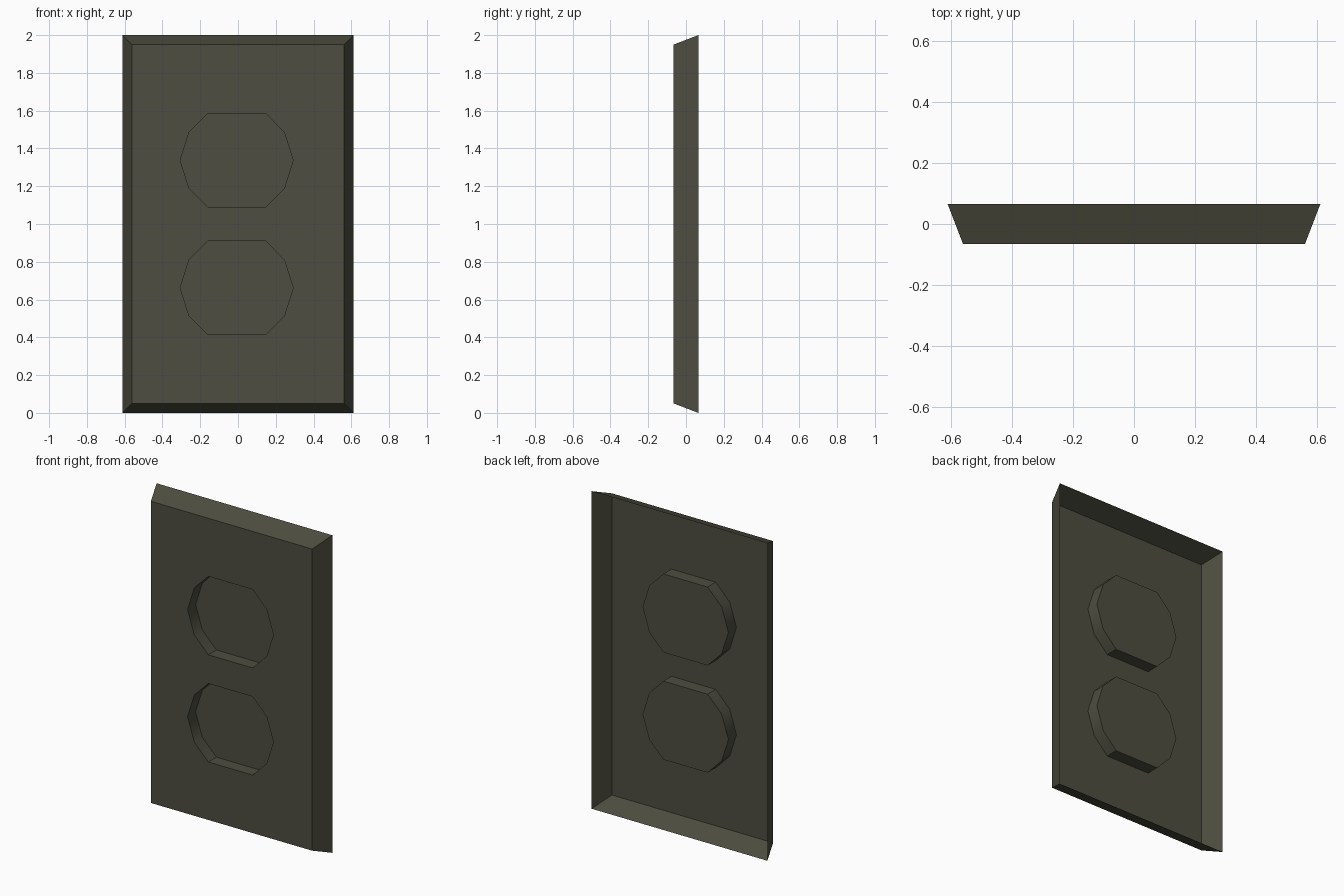
import bpy, bmesh, math

if "Cube" in bpy.data.objects:
    bpy.data.objects.remove(bpy.data.objects["Cube"])

FRONT, BACK, FLOOR = -0.065, 0.065, 0.015
mat = bpy.data.materials.new("dark olive grey")
mat.diffuse_color = (0.075, 0.075, 0.052, 1)
mat.use_nodes = True
mat.node_tree.nodes["Principled BSDF"].inputs["Base Color"].default_value = mat.diffuse_color

bm = bmesh.new()


def ring(points, y):
    return [bm.verts.new((x, y, z)) for x, z in points]


def loop_edges(vs):
    return [bm.edges.new((vs[i], vs[(i + 1) % len(vs)])) for i in range(len(vs))]


def bridge(a, b):
    n = len(a)
    for i in range(n):
        j = (i + 1) % n
        bm.faces.new((a[i], a[j], b[j], b[i]))


def rect(half, low, high):
    return [(-half, low), (half, low), (half, high), (-half, high)]


# socket outline: ten-sided, flattened at top and bottom
quarter = [(0.299, 0), (0.252, 0.148), (0.154, 0.247)]
upper = quarter + [(-x, z) for x, z in reversed(quarter)]
outline = upper + [(x, -z) for x, z in reversed(upper[1:-1])]

# plate front with two openings
front = ring(rect(0.562, 0.05, 1.95), FRONT)
edges = loop_edges(front)
sockets = []
for cz in (0.662, 1.337):
    pts = [(x - 0.007, z + cz) for x, z in outline]
    rim = ring(pts, FRONT)
    edges += loop_edges(rim)
    sockets.append((rim, pts))
bmesh.ops.triangle_fill(bm, edges=edges, use_beauty=True, normal=(0, -1, 0))

# sloping rim, open at the back
bridge(ring(rect(0.612, 0, 2), BACK), front)

# recessed sockets with flat floors
for rim, pts in sockets:
    floor = ring(pts, FLOOR)
    bridge(rim, floor)
    bm.faces.new(floor)

bmesh.ops.recalc_face_normals(bm, faces=bm.faces[:])
bm.normal_update()
if sum(f.normal.y * f.calc_area() for f in bm.faces) > 0:
    bmesh.ops.reverse_faces(bm, faces=bm.faces[:])

mesh = bpy.data.meshes.new("outlet_cover_plate")
bm.to_mesh(mesh)
bm.free()
mesh.materials.append(mat)
plate = bpy.data.objects.new("outlet_cover_plate", mesh)
bpy.context.collection.objects.link(plate)

# smooth the rounded socket sides, keep the other edges sharp
bpy.context.view_layer.objects.active = plate
plate.select_set(True)
bpy.ops.object.shade_smooth_by_angle(angle=math.radians(40))
